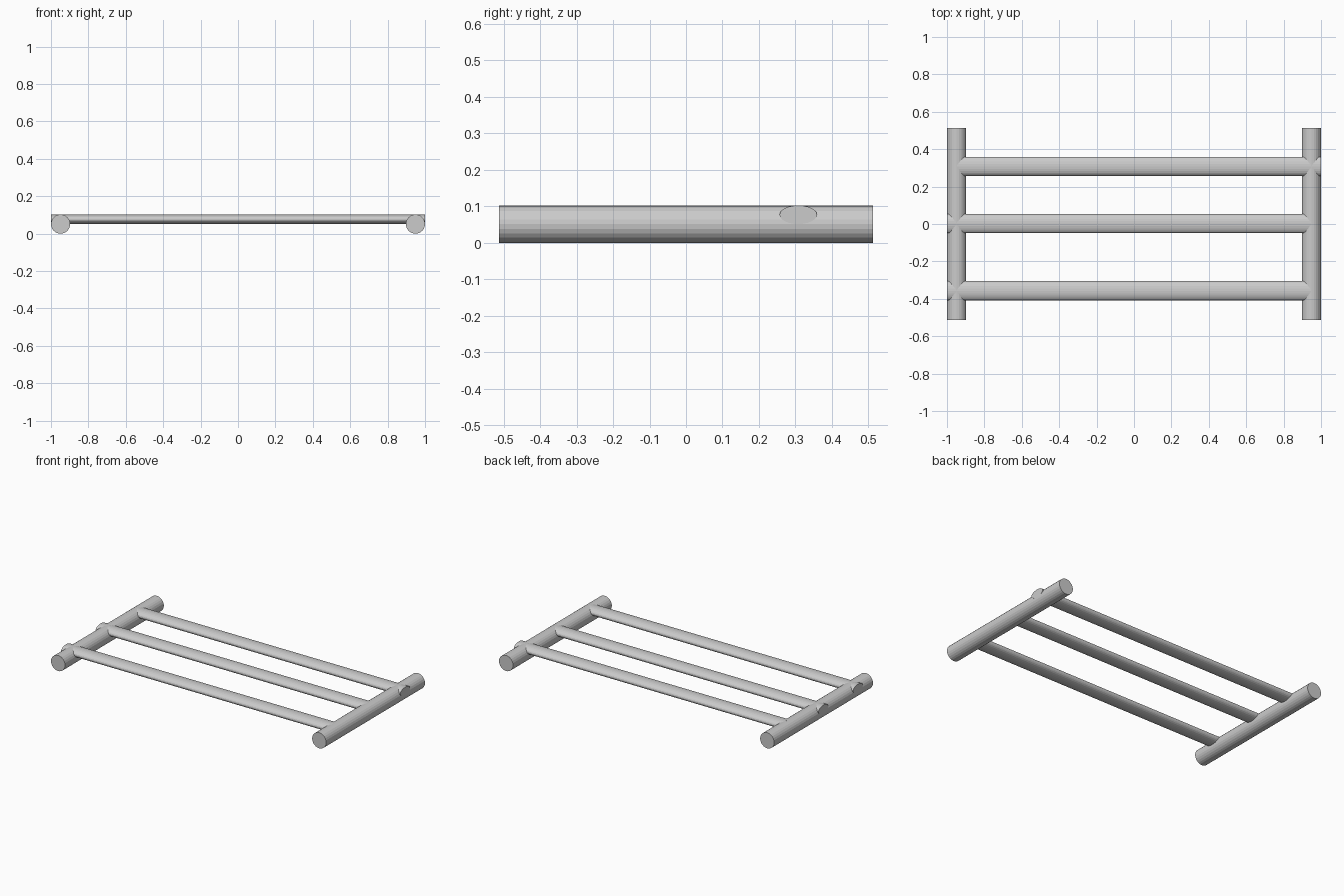
import bpy
import math

if "Cube" in bpy.data.objects:
    bpy.data.objects.remove(bpy.data.objects["Cube"])

D = 0.1025          # rail diameter
SIDES = 24


def bar(name, centre, length, axis, z_scale=1.0):
    """Capped round bar lying along x or y, optionally flattened in z."""
    rot = (0, math.pi / 2, 0) if axis == 'x' else (math.pi / 2, 0, 0)
    bpy.ops.mesh.primitive_cylinder_add(vertices=SIDES, radius=D / 2, depth=length,
                                        rotation=rot)
    ob = bpy.context.object
    ob.name = name
    bpy.ops.object.transform_apply(location=False, rotation=True, scale=True)
    ob.scale.z = z_scale
    bpy.ops.object.transform_apply(location=False, rotation=False, scale=True)
    ob.location = centre
    return ob


# Two round side rails running front to back
for side, sx in (("left", -1), ("right", 1)):
    bar(side + "_rail", (sx * (1 - D / 2), 0, D / 2), 10 * D, 'y')

# Three flattened rungs, flush with the rail tops; each pokes through one rail
# and stops inside the other
rungs = (("front_rung", -0.357, -1), ("middle_rung", 0.002, -1), ("back_rung", 0.308, 1))
inner = 0.945
for name, y, through in rungs:
    bar(name, (through * (1 - inner) / 2, y, D * 0.75), 1 + inner, 'x', 0.5)
